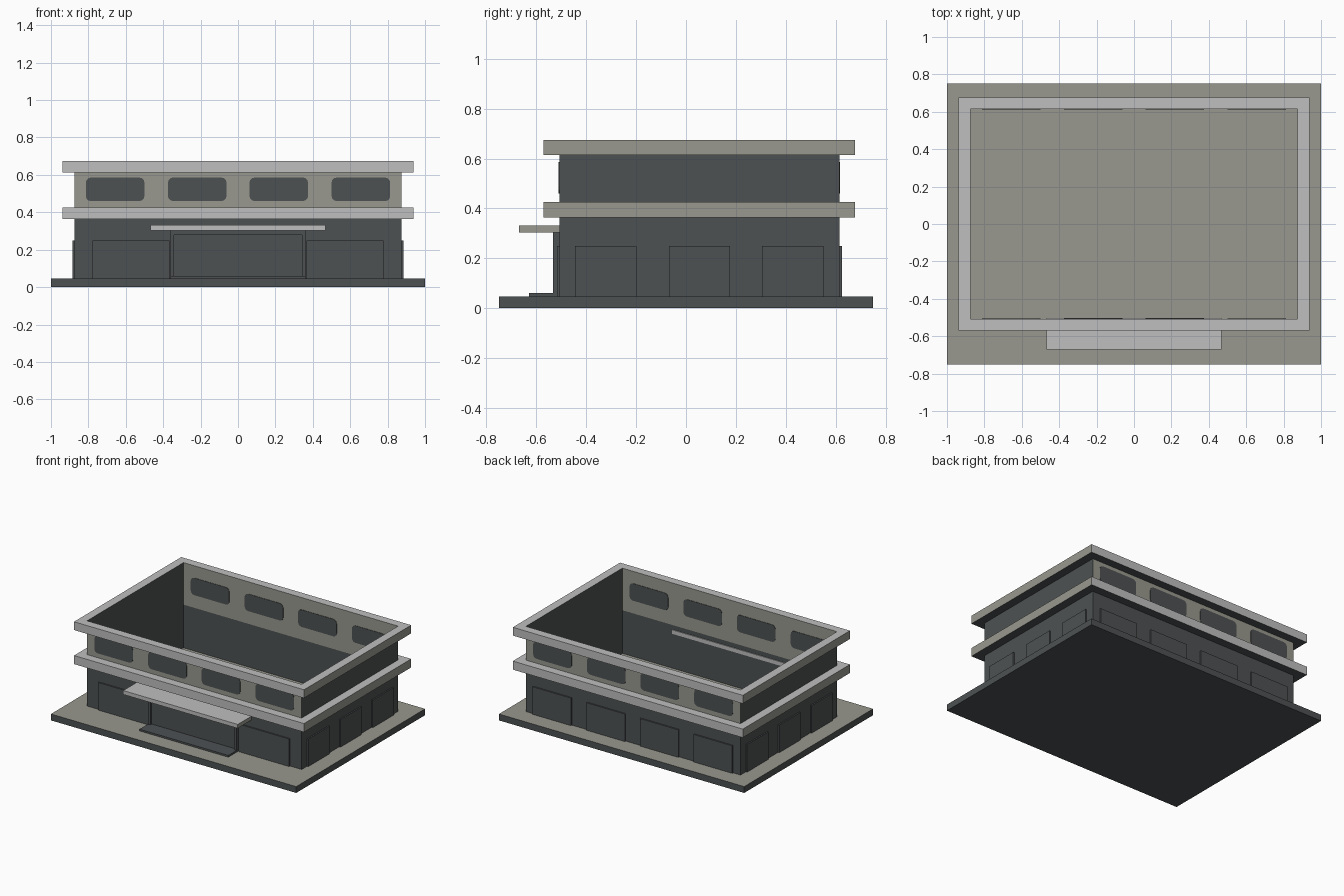
import bpy, bmesh, math

if "Cube" in bpy.data.objects:
    bpy.data.objects.remove(bpy.data.objects["Cube"])

def material(name, rgb):
    m = bpy.data.materials.new(name)
    m.diffuse_color = (*rgb, 1)
    m.use_nodes = True
    m.node_tree.nodes["Principled BSDF"].inputs["Base Color"].default_value = m.diffuse_color
    return m

SLATE, BEIGE, PALE = 0, 1, 2
MATS = [material("slate", (0.075, 0.083, 0.086)),
        material("warm_grey", (0.315, 0.315, 0.275)),
        material("pale_grey", (0.52, 0.52, 0.52))]

def finish(name, bm, rule):
    """Colour each face by the rule and turn the bmesh into an object."""
    bm.normal_update()
    for f in bm.faces:
        f.material_index = rule(f)
    me = bpy.data.meshes.new(name)
    bm.to_mesh(me)
    bm.free()
    for m in MATS:
        me.materials.append(m)
    ob = bpy.data.objects.new(name, me)
    bpy.context.collection.objects.link(ob)
    return ob

def all_slate(f):
    return SLATE

def trim(f):
    # pale tops and long fronts, warm grey ends, dark undersides
    if f.normal.z < -0.5:
        return SLATE
    return BEIGE if abs(f.normal.x) > 0.5 else PALE

def box(name, x, y, z, rule=all_slate):
    bm = bmesh.new()
    bmesh.ops.create_cube(bm, size=1)
    for v in bm.verts:
        v.co = [a + (b - a) * (c + 0.5) for (a, b), c in zip((x, y, z), v.co)]
    return finish(name, bm, rule)

def rect(bm, x, y0, y1, z):
    return [bm.verts.new(p) for p in
            ((-x, y0, z), (x, y0, z), (x, y1, z), (-x, y1, z))]

def strips(bm, loops):
    for a, b in zip(loops, loops[1:]):
        for i in range(4):
            j = (i + 1) % 4
            bm.faces.new((a[i], a[j], b[j], b[i]))

X, Y0, Y1, OUT = 0.875, -0.508, 0.615, 0.0625
GROUND, TOP = 0.047, 0.675

# Base slab
box("base_slab", (-1, 1), (-0.75, 0.75), (0, GROUND),
    lambda f: BEIGE if f.normal.z > 0.5 else SLATE)

# Open-topped thin walls, upper storey paler on front and back
bm = bmesh.new()
strips(bm, [rect(bm, X, Y0, Y1, z) for z in (GROUND, 0.365, TOP)])
finish("walls", bm, lambda f: BEIGE if abs(f.normal.y) > 0.5
       and f.calc_center_median().z > 0.4 else SLATE)

# Two projecting ledges around the walls
for name, z0, z1 in (("middle_ledge", 0.363, 0.426), ("roof_ledge", 0.614, TOP)):
    bm = bmesh.new()
    strips(bm, [rect(bm, X + o, Y0 - o, Y1 + o, z)
                for o, z in ((0, z0), (OUT, z0), (OUT, z1), (0, z1))])
    finish(name, bm, trim)

# Rounded window plates, seen from inside and outside
def window(name, cx, y):
    w, h, r, t = 0.157, 0.063, 0.028, 0.003
    bm = bmesh.new()
    pts = []
    for k, (sx, sz) in enumerate(((1, 1), (-1, 1), (-1, -1), (1, -1))):
        for s in range(4):
            a = math.radians(90 * k + 30 * s)
            pts.append((cx + sx * (w - r) + r * math.cos(a), y - t,
                        0.523 + sz * (h - r) + r * math.sin(a)))
    face = bm.faces.new([bm.verts.new(p) for p in pts])
    ext = bmesh.ops.extrude_face_region(bm, geom=[face], use_keep_orig=True)
    for v in ext["geom"]:
        if isinstance(v, bmesh.types.BMVert):
            v.co.y += 2 * t
    bmesh.ops.recalc_face_normals(bm, faces=bm.faces)
    finish(name, bm, all_slate)

BAYS = (-0.657, -0.218, 0.218, 0.657)
D = 0.01
for i, cx in enumerate(BAYS):
    window(f"front_window_{i}", cx, Y0)
    window(f"back_window_{i}", cx, Y1)
    # Back wall panels
    box(f"back_panel_{i}", (cx - 0.157, cx + 0.157), (Y1, Y1 + D), (GROUND, 0.25))

# Side wall panels and front panels
for s, side in ((-1, "left"), (1, "right")):
    for i, cy in enumerate((-0.322, 0.054, 0.428)):
        box(f"{side}_panel_{i}", sorted((s * X, s * (X + D))),
            (cy - 0.123, cy + 0.123), (GROUND, 0.25))
    box(f"front_panel_{side}", sorted((s * 0.365, s * 0.778)),
        (Y0 - D, Y0), (GROUND, 0.25))
    # Entrance frame jambs
    box(f"entrance_jamb_{side}", sorted((s * 0.342, s * 0.36)),
        (-0.533, Y0), (GROUND, 0.303))

# Entrance lintel, door, step and canopy
box("entrance_lintel", (-0.342, 0.342), (-0.533, Y0), (0.28, 0.303))
box("entrance_door", (-0.342, 0.342), (-0.517, Y0), (0.06, 0.28))
box("entrance_step", (-0.362, 0.362), (-0.63, Y0), (GROUND, 0.06))
box("canopy", (-0.467, 0.467), (-0.67, -0.502), (0.303, 0.332), trim)
